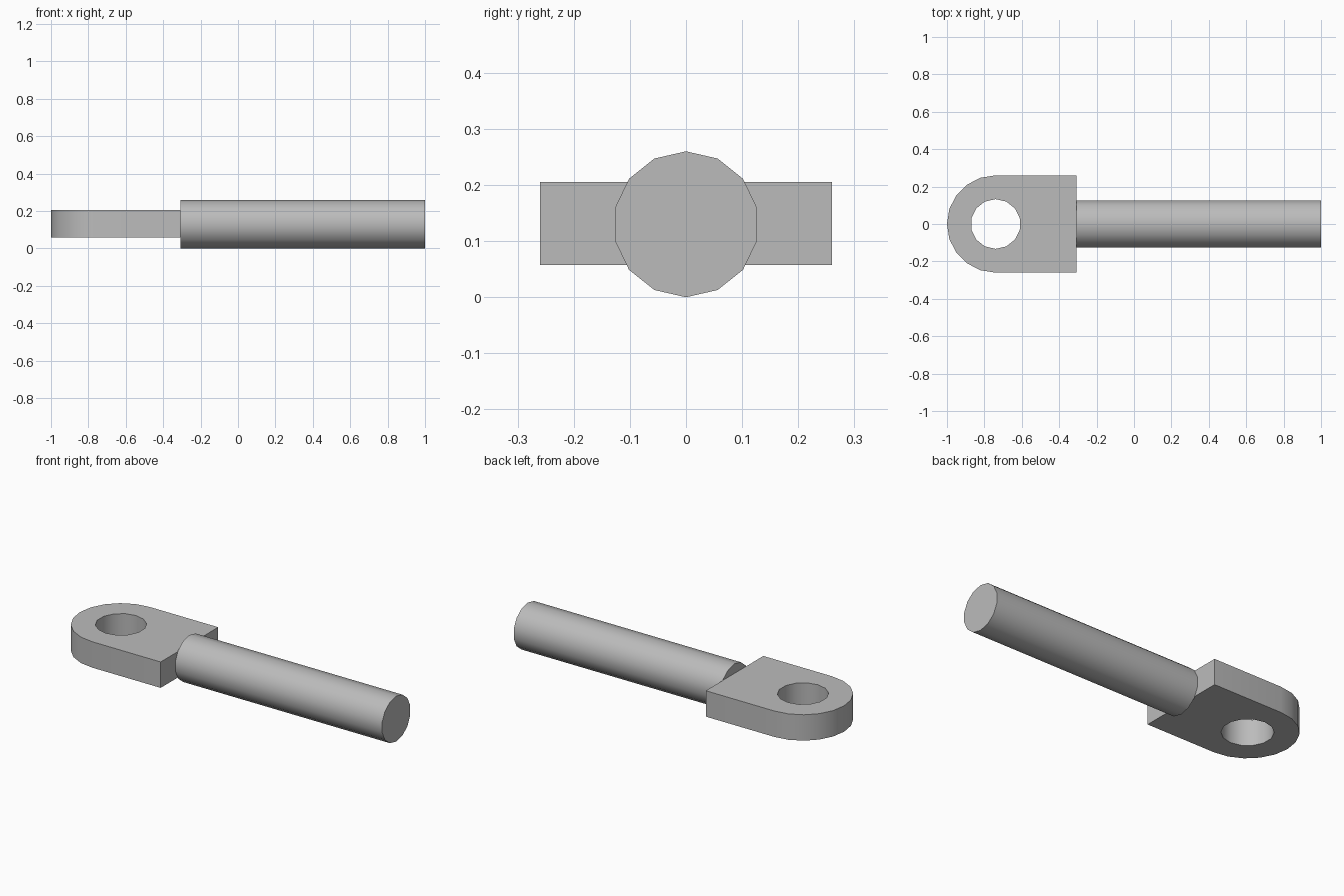
import bpy, bmesh
from math import sin, cos, pi, radians
from mathutils import Vector

cube = bpy.data.objects.get("Cube")
if cube:
    bpy.data.objects.remove(cube)

EYE_X, JOINT_X = -0.74, -0.307
EYE_R, HOLE_R, ROD_R = 0.26, 0.133, 0.13
EYE_LOW, EYE_HIGH = 0.057, 0.205

steel = bpy.data.materials.new("steel_grey")
steel.use_nodes = True
colour = (0.5, 0.5, 0.5, 1)
steel.diffuse_color = colour
steel.node_tree.nodes["Principled BSDF"].inputs["Base Color"].default_value = colour


def ring(bm, points):
    verts = [bm.verts.new(p) for p in points]
    return [bm.edges.new((a, b)) for a, b in zip(verts, verts[1:] + verts[:1])]


def finish(bm, name, faces, direction):
    """Extrude flat faces into a solid and make it an object."""
    solid = bmesh.ops.extrude_face_region(bm, geom=faces, use_keep_orig=True)
    moved = [g for g in solid["geom"] if isinstance(g, bmesh.types.BMVert)]
    bmesh.ops.translate(bm, verts=moved, vec=direction)
    bmesh.ops.recalc_face_normals(bm, faces=bm.faces)
    mesh = bpy.data.meshes.new(name)
    bm.to_mesh(mesh)
    bm.free()
    mesh.materials.append(steel)
    obj = bpy.data.objects.new(name, mesh)
    bpy.context.collection.objects.link(obj)
    bpy.ops.object.select_all(action='DESELECT')
    obj.select_set(True)
    bpy.context.view_layer.objects.active = obj
    bpy.ops.object.shade_smooth_by_angle(angle=radians(35))


# Eye plate: rounded at one end, square at the rod, with a round hole
bm = bmesh.new()
outline = [Vector((EYE_X + EYE_R * cos(a), EYE_R * sin(a), EYE_LOW))
           for a in (pi / 2 + pi * i / 10 for i in range(11))]
outline += [Vector((JOINT_X, s * EYE_R, EYE_LOW)) for s in (-1, 1)]
hole = [Vector((EYE_X + HOLE_R * sin(a), HOLE_R * cos(a), EYE_LOW))
        for a in (2 * pi * i / 14 for i in range(14))]
edges = ring(bm, outline) + ring(bm, hole)
bmesh.ops.triangle_fill(bm, edges=edges, use_beauty=True)
bmesh.ops.dissolve_limit(bm, angle_limit=radians(1), verts=bm.verts, edges=bm.edges)
finish(bm, "eye_plate", bm.faces[:], Vector((0, 0, EYE_HIGH - EYE_LOW)))

# Round rod running from the plate
bm = bmesh.new()
circle = [Vector((JOINT_X, ROD_R * sin(a), ROD_R + ROD_R * cos(a)))
          for a in (2 * pi * i / 14 for i in range(14))]
face = bm.faces.new([bm.verts.new(p) for p in circle])
finish(bm, "rod", [face], Vector((1 - JOINT_X, 0, 0)))
